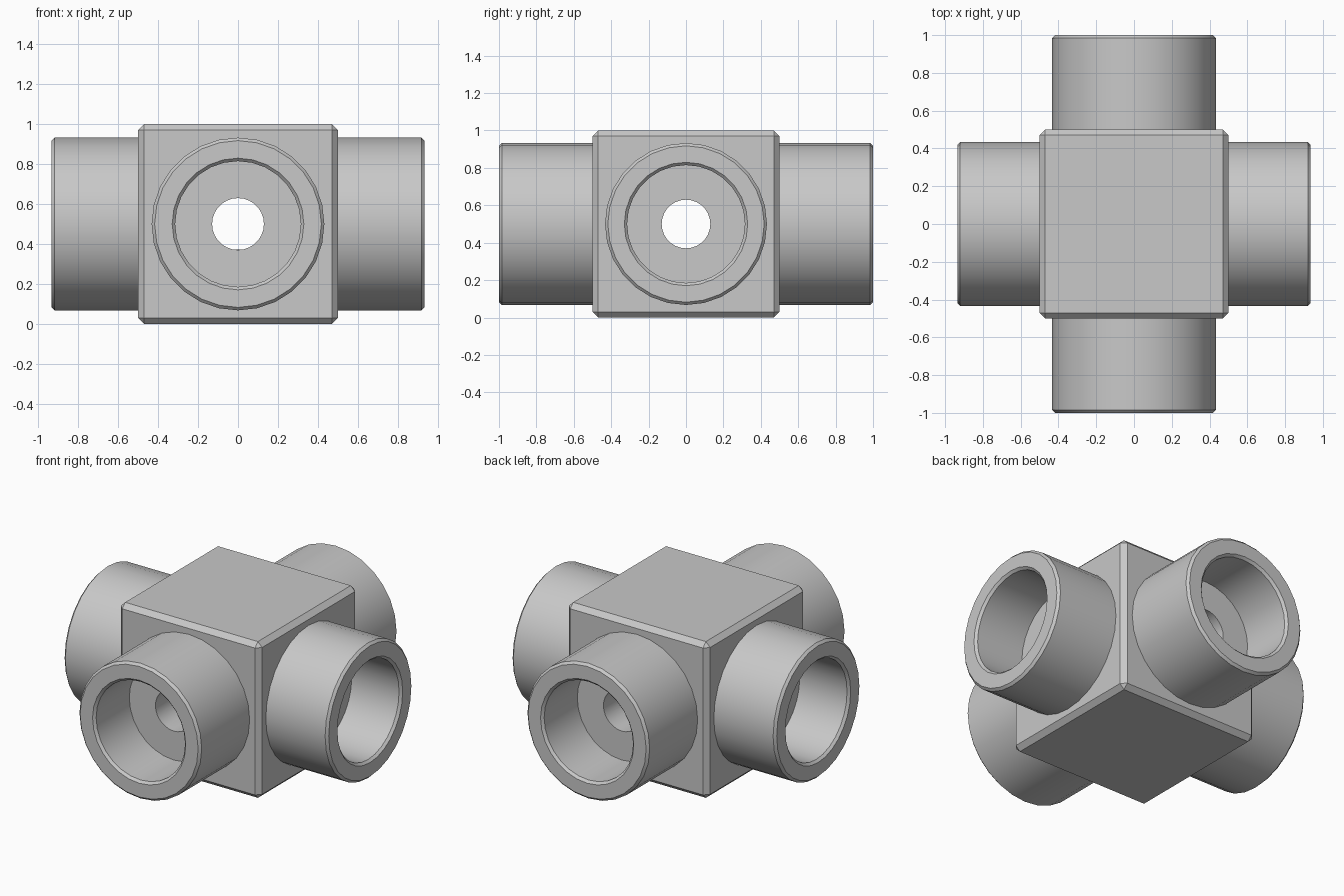
import bpy, bmesh
from math import pi, cos, sin, radians
from mathutils import Matrix

old = bpy.data.objects.get("Cube")
if old:
    bpy.data.objects.remove(old, do_unlink=True)

SIDES = 28
MID = 0.5            # height of the pipe axes
OUTER, BORE, HOLE = 0.433, 0.315, 0.13
CHAMFER, SOCKET = 0.015, 0.35
REACH = {"x": 0.935, "y": 1.0}

grey = bpy.data.materials.new("steel grey")
grey.use_nodes = True
colour = (0.58, 0.58, 0.58, 1)
grey.diffuse_color = colour
grey.node_tree.nodes["Principled BSDF"].inputs["Base Color"].default_value = colour


def add_object(name, bm):
    bmesh.ops.recalc_face_normals(bm, faces=bm.faces)
    mesh = bpy.data.meshes.new(name)
    bm.to_mesh(mesh)
    bm.free()
    mesh.materials.append(grey)
    obj = bpy.data.objects.new(name, mesh)
    bpy.context.collection.objects.link(obj)
    return obj


def spindle(name, half, axis):
    """Solid turned from (position, radius) pairs, mirrored about the centre."""
    profile = [(-p, r) for p, r in reversed(half)] + half
    bm = bmesh.new()
    rings = []
    for p, r in profile:
        angles = [2 * pi * i / SIDES for i in range(SIDES)]
        rings.append([bm.verts.new((r * cos(a), r * sin(a), p)) for a in angles])
    for a, b in zip(rings, rings[1:]):
        for i in range(SIDES):
            j = (i + 1) % SIDES
            bm.faces.new((a[i], a[j], b[j], b[i]))
    bm.faces.new(rings[0])
    bm.faces.new(rings[-1])
    turn = Matrix.Rotation(pi / 2, 4, "Y" if axis == "x" else "X")
    bm.transform(Matrix.Translation((0, 0, MID)) @ turn)
    return add_object(name, bm)


def combine(target, tool, operation):
    mod = target.modifiers.new(operation.lower(), "BOOLEAN")
    mod.operation = operation
    mod.solver = "EXACT"
    mod.object = tool
    bpy.context.view_layer.objects.active = target
    bpy.ops.object.modifier_apply(modifier=mod.name)
    bpy.data.objects.remove(tool, do_unlink=True)


# Chamfered block
bm = bmesh.new()
bmesh.ops.create_cube(bm, size=1, matrix=Matrix.Translation((0, 0, MID)))
bmesh.ops.bevel(bm, geom=bm.edges[:], offset=0.03, segments=1, affect="EDGES")
fitting = add_object("cross_fitting", bm)

# Pipe arms with chamfered rims
for axis, end in REACH.items():
    arm = [(end - CHAMFER, OUTER), (end, OUTER - CHAMFER)]
    combine(fitting, spindle("pipe_arms_" + axis, arm, axis), "UNION")

# Wide sockets and the narrow through holes
for axis, end in REACH.items():
    floor = end - SOCKET
    bore = [(floor, HOLE), (floor, BORE), (end - CHAMFER, BORE),
            (end, BORE + CHAMFER), (end + 0.1, BORE + CHAMFER)]
    cutter = spindle("bore_cutter_" + axis, bore, axis)
    cutter.hide_render = True
    combine(fitting, cutter, "DIFFERENCE")

# Smooth pipe walls, crisp edges
bpy.ops.object.select_all(action="DESELECT")
fitting.select_set(True)
bpy.context.view_layer.objects.active = fitting
bpy.ops.object.shade_smooth_by_angle(angle=radians(30))
